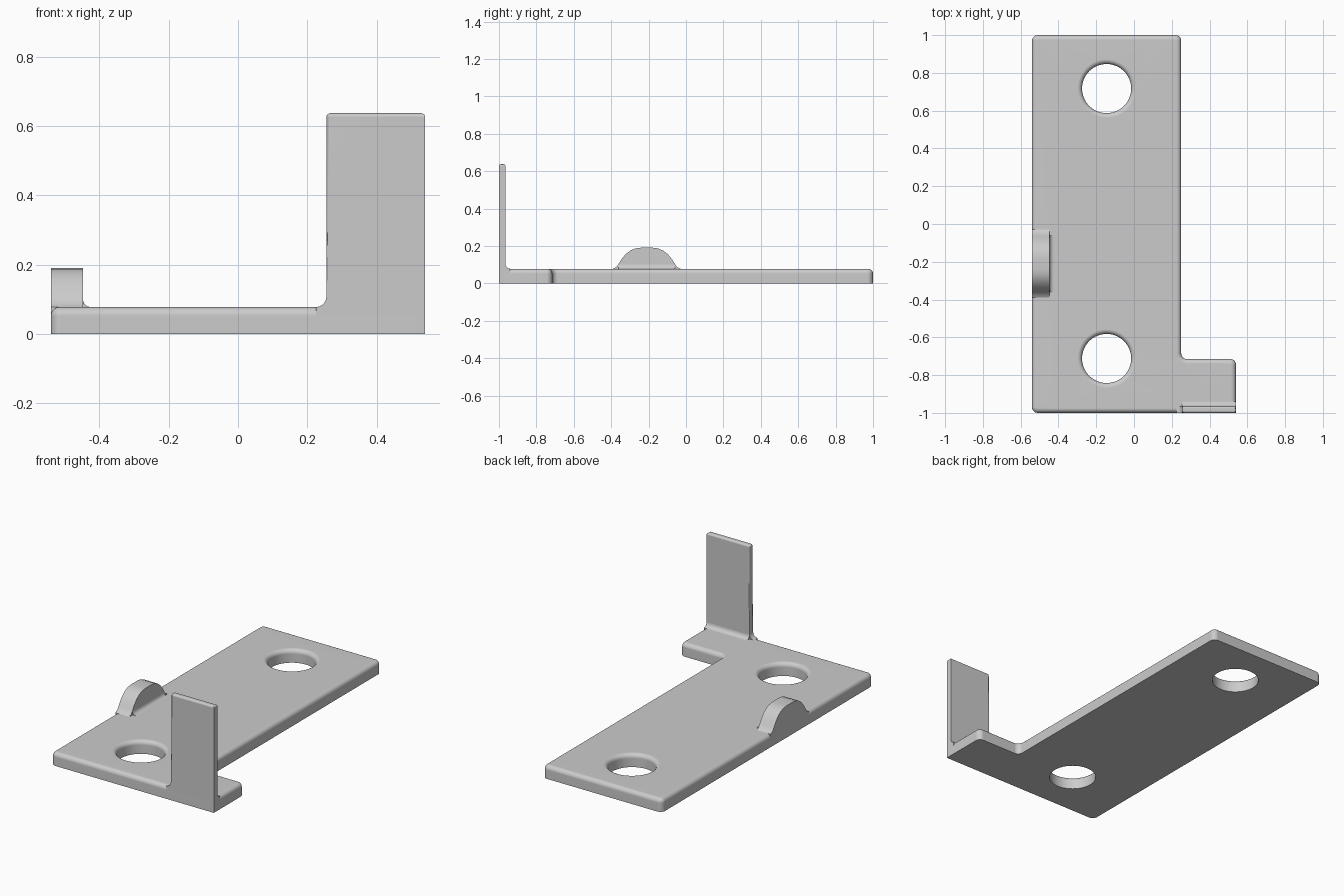
import bpy, bmesh, math
from mathutils import Vector

cube = bpy.data.objects.get("Cube")
if cube:
    bpy.data.objects.remove(cube)

T = 0.078       # plate thickness
ROUND = 0.025   # rounding of the upper edges
STEPS = 5

grey = bpy.data.materials.new("plain grey")
grey.use_nodes = True
grey.diffuse_color = (0.6, 0.6, 0.6, 1)
grey.node_tree.nodes["Principled BSDF"].inputs["Base Color"].default_value = (0.6, 0.6, 0.6, 1)


def finish(name, bm):
    bmesh.ops.recalc_face_normals(bm, faces=bm.faces)
    mesh = bpy.data.meshes.new(name)
    bm.to_mesh(mesh)
    bm.free()
    mesh.materials.append(grey)
    obj = bpy.data.objects.new(name, mesh)
    bpy.context.collection.objects.link(obj)
    bpy.ops.object.select_all(action="DESELECT")
    obj.select_set(True)
    bpy.context.view_layer.objects.active = obj
    bpy.ops.object.shade_smooth_by_angle(angle=math.radians(32))
    weighted = obj.modifiers.new("even shading", "WEIGHTED_NORMAL")
    weighted.keep_sharp = True
    return obj


def outline(corners, r, inset):
    """Polygon with rounded corners, moved inwards by inset."""
    pts = []
    for i, c in enumerate(corners):
        p = Vector(c)
        a = (p - Vector(corners[i - 1])).normalized()
        b = (Vector(corners[(i + 1) % len(corners)]) - p).normalized()
        side = 1 if a.cross(b) > 0 else -1
        centre = p - a * r + b * r
        na, nb = Vector((a.y, -a.x)), Vector((b.y, -b.x))
        for k in range(STEPS + 1):
            t = math.pi / 2 * k / STEPS
            n = na * math.cos(t) + nb * math.sin(t)
            pts.append(centre + n * (side * r - inset))
    return pts


def circle(cx, cy, r, n=64):
    return [Vector((cx + r * math.cos(math.tau * k / n), cy + r * math.sin(math.tau * k / n)))
            for k in range(n)]


def fillet(cx, cz, r, start, end):
    """Points of an arc, angles in degrees."""
    angles = [math.radians(start + (end - start) * k / STEPS) for k in range(STEPS + 1)]
    return [(cx + r * math.cos(t), cz + r * math.sin(t)) for t in angles]


def prism(name, profile, axis, lo, hi, bevel_rule=None):
    """Extrude a (horizontal, z) profile along x or y."""
    bm = bmesh.new()
    def at(p, d):
        return (d, p[0], p[1]) if axis == "x" else (p[0], d, p[1])
    face = bm.faces.new([bm.verts.new(at(p, lo)) for p in profile])
    moved = bmesh.ops.extrude_face_region(bm, geom=[face])["geom"]
    shift = Vector(at((0, 0), hi - lo))
    bmesh.ops.translate(bm, vec=shift, verts=[v for v in moved if isinstance(v, bmesh.types.BMVert)])
    if bevel_rule:
        edges = [e for e in bm.edges if bevel_rule(*(v.co for v in e.verts))]
        bmesh.ops.bevel(bm, geom=edges, offset=0.011, segments=4, profile=0.5, affect="EDGES")
    return finish(name, bm)


# Base plate: outer wall and hole walls as stacked loops, capped top and bottom
corners = [(-0.54, -1), (0.54, -1), (0.54, -0.715), (0.25, -0.715), (0.25, 1), (-0.54, 1)]
levels = [(0, 0)] + [(ROUND * (1 - math.cos(t)), T - ROUND + ROUND * math.sin(t))
                     for t in [math.pi / 2 * k / STEPS for k in range(STEPS + 1)]]
shapes = [lambda d: outline(corners, 0.03, d),
          lambda d: circle(-0.145, 0.717, 0.13 + d),
          lambda d: circle(-0.145, -0.712, 0.13 + d)]
bm = bmesh.new()
bottom, top = [], []
for shape in shapes:
    rings = [[bm.verts.new((p.x, p.y, z)) for p in shape(d)] for d, z in levels]
    n = len(rings[0])
    for low, high in zip(rings, rings[1:]):
        for k in range(n):
            j = (k + 1) % n
            bm.faces.new((low[k], low[j], high[j], high[k]))
    for ring, store in ((rings[0], bottom), (rings[-1], top)):
        store += [bm.edges.get((ring[k], ring[(k + 1) % n])) for k in range(n)]
for rim, z in ((bottom, -1), (top, 1)):
    bmesh.ops.triangle_fill(bm, use_beauty=True, edges=rim, normal=(0, 0, z))
finish("base_plate", bm)

# Upright tab with a curved foot on its inner side
H = 0.637
foot = fillet(0.225, T + 0.03, 0.03, 270, 360)
prism("upright_tab", [(0.54, 0), (0.54, H), (0.255, H)] + foot[::-1] + [(0.225, 0)],
      "y", -1, -0.965,
      lambda a, b: min(a.z, b.z) > H - 0.01 or (max(a.z, b.z) > H - 0.01 and max(a.x, b.x) < 0.3))

# Curved foot behind the upright tab
prism("upright_foot", [(-0.98, T - 0.03), (-0.98, T + 0.025)]
      + fillet(-0.94, T + 0.025, 0.025, 180, 270) + [(-0.94, T - 0.03)], "x", 0.255, 0.54)

# Rounded side lug with flared ends
half = [(0.18, 0.04), (0.18, T), (0.162, 0.088), (0.15, 0.105), (0.133, 0.132),
        (0.112, 0.157), (0.087, 0.176), (0.06, 0.187), (0.03, 0.191)]
lug = [(-0.21 + y, z) for y, z in half] + [(-0.21 - y, z) for y, z in reversed(half)]
prism("side_lug", lug, "x", -0.54, -0.447)

# Curved foot along the inner face of the lug
prism("lug_foot", [(-0.46, T - 0.03), (-0.46, T + 0.022)]
      + fillet(-0.425, T + 0.022, 0.022, 180, 270) + [(-0.425, T - 0.03)], "y", -0.36, -0.06)
